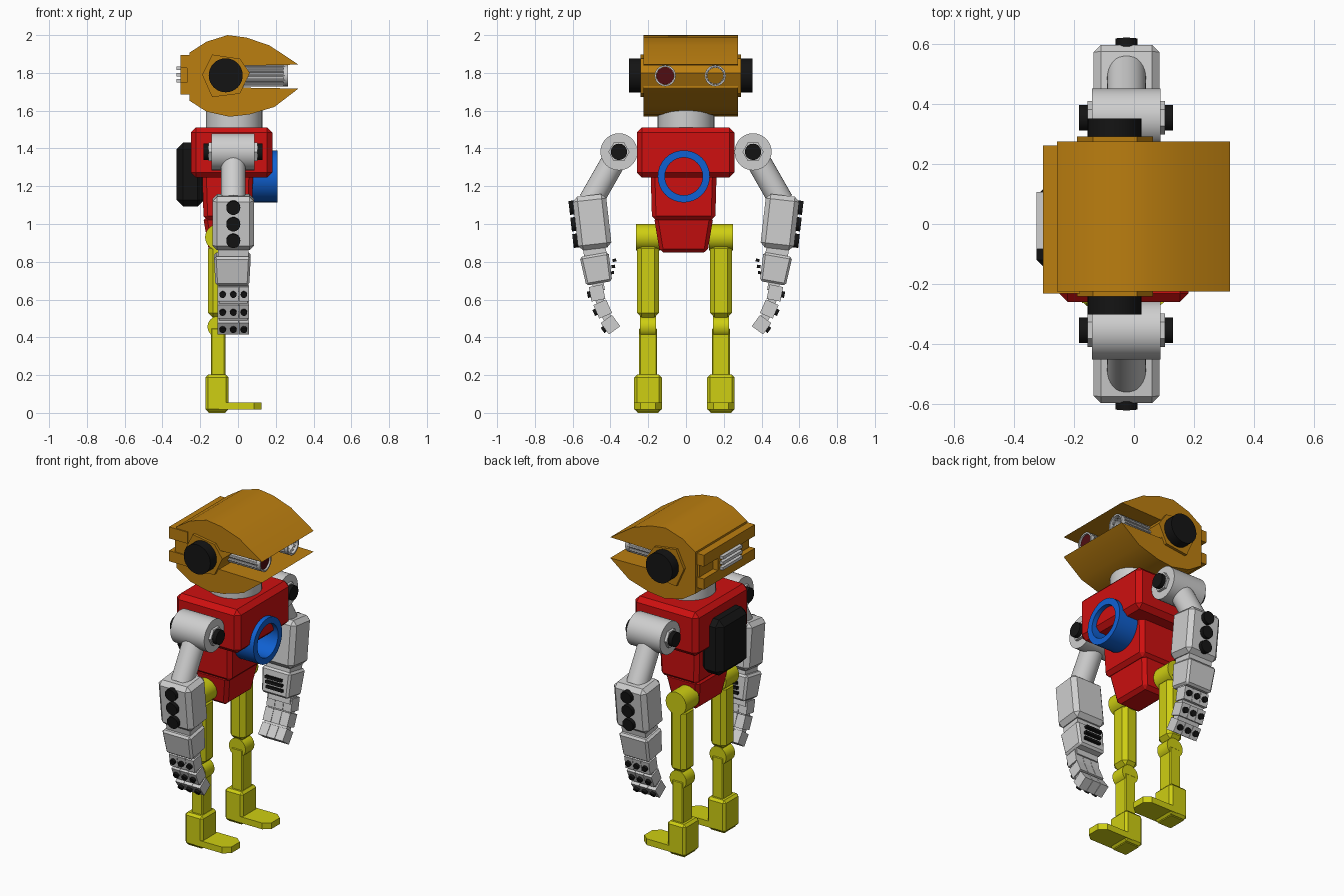
import bpy, bmesh, math
from mathutils import Vector, Matrix

cube = bpy.data.objects.get("Cube")
if cube:
    bpy.data.objects.remove(cube, do_unlink=True)


def material(name, r, g, b):
    m = bpy.data.materials.new(name)
    m.use_nodes = True
    m.diffuse_color = (r, g, b, 1)
    m.node_tree.nodes["Principled BSDF"].inputs["Base Color"].default_value = (r, g, b, 1)
    return m


ORANGE = material("amber orange", 0.50, 0.21, 0.005)
RED = material("bright red", 0.62, 0.005, 0.005)
YELLOW = material("yellow", 0.62, 0.62, 0.006)
BLUE = material("blue", 0.005, 0.12, 0.65)
WHITE = material("light grey", 0.62, 0.62, 0.62)
BLACK = material("black", 0.007, 0.007, 0.007)
LENS = material("dark red lens", 0.08, 0.004, 0.006)

TURN = {"x": Matrix.Rotation(math.pi / 2, 4, "Y"),
        "y": Matrix.Rotation(-math.pi / 2, 4, "X"),
        "z": Matrix.Identity(4)}


def make(name, bm, mat, matrix=Matrix.Identity(4), smooth=False, bevel=0):
    bmesh.ops.recalc_face_normals(bm, faces=bm.faces)
    mesh = bpy.data.meshes.new(name)
    bm.to_mesh(mesh)
    bm.free()
    mesh.materials.append(mat)
    ob = bpy.data.objects.new(name, mesh)
    bpy.context.collection.objects.link(ob)
    ob.matrix_world = matrix
    if bevel:
        mod = ob.modifiers.new("chamfer", "BEVEL")
        mod.width, mod.segments = bevel, 1
    if smooth:
        bpy.ops.object.select_all(action="DESELECT")
        ob.select_set(True)
        bpy.context.view_layer.objects.active = ob
        bpy.ops.object.shade_smooth_by_angle(angle=math.radians(35))
    return ob


def box(name, mat, x, y, z, tilt=0, bevel=0, base=(1, 1)):
    """x, y, z are (low, high); tilt turns about x; base scales the lower end."""
    lo, hi = Vector((x[0], y[0], z[0])), Vector((x[1], y[1], z[1]))
    size = hi - lo
    bm = bmesh.new()
    bmesh.ops.create_cube(bm, size=1)
    for v in bm.verts:
        if v.co.z < 0:
            v.co.x *= base[0]
            v.co.y *= base[1]
        v.co = v.co * size
    return make(name, bm, mat, Matrix.Translation((lo + hi) / 2) @ Matrix.Rotation(tilt, 4, "X"), bevel=bevel)


def block(name, mat, centre, size, **kw):
    spans = [(c - s / 2, c + s / 2) for c, s in zip(centre, size)]
    return box(name, mat, *spans, **kw)


def rod(name, mat, a, b, r, sides=32):
    a, b = Vector(a), Vector(b)
    bm = bmesh.new()
    bmesh.ops.create_cone(bm, cap_ends=True, segments=sides, radius1=r, radius2=r, depth=(b - a).length)
    turn = Vector((0, 0, 1)).rotation_difference(b - a).to_matrix().to_4x4()
    return make(name, bm, mat, Matrix.Translation((a + b) / 2) @ turn, smooth=sides > 8)


def tube(name, mat, y, z, x0, x1, outer, inner, steps=32):
    bm = bmesh.new()
    ring = [bm.verts.new(p) for p in ((outer, 0, x0), (outer, 0, x1), (inner, 0, x1), (inner, 0, x0))]
    edges = [bm.edges.new((ring[i], ring[i - 1])) for i in range(4)]
    bmesh.ops.spin(bm, geom=ring + edges, axis=(0, 0, 1), cent=(0, 0, 0), angle=math.tau, steps=steps)
    bmesh.ops.remove_doubles(bm, verts=bm.verts, dist=0.0001)
    return make(name, bm, mat, Matrix.Translation((0, y, z)) @ TURN["x"], smooth=True)


def prism(name, mat, points, axis, lo, hi, smooth=False):
    """Extrude an outline: (x, z) points along y, or (x, y) points along z."""
    def place(p, h):
        return (p[0], h, p[1]) if axis == "y" else (p[0], p[1], h)
    bm = bmesh.new()
    a = [bm.verts.new(place(p, lo)) for p in points]
    b = [bm.verts.new(place(p, hi)) for p in points]
    bm.faces.new(a)
    bm.faces.new(b)
    for i in range(len(a)):
        bm.faces.new((a[i - 1], a[i], b[i], b[i - 1]))
    return make(name, bm, mat, smooth=smooth)


# Head: beak-like shell with an open slot towards +x
HEAD_Y = 0.025
shell = [(-.257, 1.907), (-.167, 1.965), (-.055, 2.0), (.045, 1.987), (.167, 1.945), (.32, 1.844),
         (.03, 1.838), (.03, 1.722), (.32, 1.717), (.193, 1.62), (.06, 1.58), (-.045, 1.568),
         (-.167, 1.595), (-.257, 1.653)]
prism("head_shell", ORANGE, shell, "y", HEAD_Y - .25, HEAD_Y + .25, smooth=True)
hexagon = [(-.19, 1.79), (-.137, 1.897), (.01, 1.875), (.063, 1.80), (.01, 1.69), (-.137, 1.672)]
prism("ear_housing", ORANGE, hexagon, "y", HEAD_Y - .267, HEAD_Y + .267)
for s in (-1, 1):
    rod("ear_disc", BLACK, (-.065, HEAD_Y + s * .26, 1.787), (-.065, HEAD_Y + s * .328, 1.787), .09)

# Rear of the head: two rails, a grooved core and vents
for z in ((1.825, 1.895), (1.685, 1.75)):
    box("rear_rail", ORANGE, (-.304, -.18), (-.232, .262), z)
box("rear_core", ORANGE, (-.27, -.18), (-.225, .255), (1.74, 1.83))
box("vent_mount", ORANGE, (-.304, -.25), (-.10, .125), (1.74, 1.83))
for i in range(3):
    block("rear_vent", WHITE, (-.31, .012, 1.758 + i * .033), (.03, .19, .018))

# Eyes: ribbed hollow stalks, only one holds a lens
for y in (-.11, .155):
    tube("eye_stalk", WHITE, y, 1.785, .03, .24, .046, .042, 24)
    tube("eye_rim", WHITE, y, 1.785, .24, .265, .056, .047, 24)
    for i in range(12):
        a = math.tau * i / 12
        dy, dz = .049 * math.cos(a), .049 * math.sin(a)
        rod("eye_rib", WHITE, (.03, y + dy, 1.785 + dz), (.25, y + dy, 1.785 + dz), .008, 8)
rod("eye_lens", LENS, (.21, -.11, 1.785), (.255, -.11, 1.785), .046, 24)

# Torso
rod("neck", WHITE, (-.02, 0, 1.49), (-.02, 0, 1.62), .15)
box("chest", RED, (-.25, .182), (-.26, .257), (1.245, 1.512), bevel=.028)
box("waist", RED, (-.19, .08), (-.187, .162), (1.02, 1.27), bevel=.022, base=(.94, .96))
box("pelvis", RED, (-.185, .05), (-.17, .145), (.848, 1.04), bevel=.02, base=(.72, .8))
box("backpack", BLACK, (-.325, -.18), (-.155, .13), (1.092, 1.432), bevel=.035)
tube("chest_ring", BLUE, -.012, 1.252, .04, .21, .138, .10)

# Arms
AX = -.025
for s in (-1, 1):
    rod("shoulder", WHITE, (-.14, s * .355, 1.382), (.088, s * .355, 1.382), .098)
    rod("shoulder_hub", WHITE, (-.156, s * .355, 1.382), (.104, s * .355, 1.382), .056, 6)
    rod("shoulder_bolt", BLACK, (-.183, s * .355, 1.382), (.13, s * .355, 1.382), .043)
    rod("upper_arm", WHITE, (AX, s * .365, 1.365), (AX, s * .505, 1.12), .065)

    tilt = math.radians(6.5)
    block("forearm", WHITE, (AX, s * .497, 1.01), (.22, .178, .285), tilt=-s * tilt, bevel=.025)
    out = Vector((0, s * math.cos(tilt), -math.sin(tilt)))
    up = Vector((0, s * math.sin(tilt), math.cos(tilt)))
    for i in (-1, 0, 1):
        face = Vector((AX, s * .497, 1.01)) + up * i * .088
        rod("forearm_button", BLACK, face + out * .08, face + out * .112, .037)

    tilt = math.radians(10)
    block("wrist_joint", WHITE, (AX, s * .482, .85), (.16, .12, .06), tilt=-s * tilt)
    block("wrist", WHITE, (AX - .005, s * .473, .762), (.195, .155, .155), tilt=-s * tilt, bevel=.012, base=(.92, .9))
    for i in (-1, 0, 1):
        block("wrist_bar", BLACK, (AX, s * (.393 - .006 * i) - s * .008, .775 + i * .033),
              (.11, .02, .016), tilt=-s * tilt)

    # Three fingers of three curling joints, each with a round stud
    block("knuckle_core", WHITE, (AX, s * .463, .67), (.15, .06, .05), tilt=-s * tilt)
    for (y, z, degrees, length) in ((.471, .635, 11, .078), (.441, .55, 24, .078), (.40, .467, 36, .074)):
        t = math.radians(degrees)
        for i in (-1, 0, 1):
            c = Vector((AX + i * .056, s * y, z))
            out = Vector((0, s * math.cos(t), -math.sin(t)))
            block("finger_joint", WHITE, c, (.054, .074, length), tilt=-s * t)
            rod("finger_stud", BLACK, c + out * .03, c + out * .052, .017, 16)
    for (y, z, degrees) in ((.455, .592, 17), (.42, .508, 30)):
        block("finger_hinge", WHITE, (AX, s * y, z), (.15, .045, .04), tilt=-s * math.radians(degrees))

# Legs
for s in (-1, 1):
    y = -.008 + s * .193
    x = -.105
    rod("hip", YELLOW, (x, y - .063, .93), (x, y + .063, .93), .069)
    block("thigh", YELLOW, (x, y, .70), (.105, .118, .39), bevel=.025)
    rod("knee", YELLOW, (x, y - .043, .456), (x, y + .043, .456), .056)
    block("shin", YELLOW, (x, y, .31), (.075, .094, .28), bevel=.006)
    block("ankle", YELLOW, (-.111, y, .104), (.122, .146, .196), bevel=.014)
    toe = [(-.1, y - .073), (.085, y - .073), (.125, y - .04), (.125, y + .04), (.085, y + .073), (-.1, y + .073)]
    prism("toe_plate", YELLOW, toe, "z", .018, .056)
    block("sole", YELLOW, (-.111, y, .005), (.09, .11, .01))
